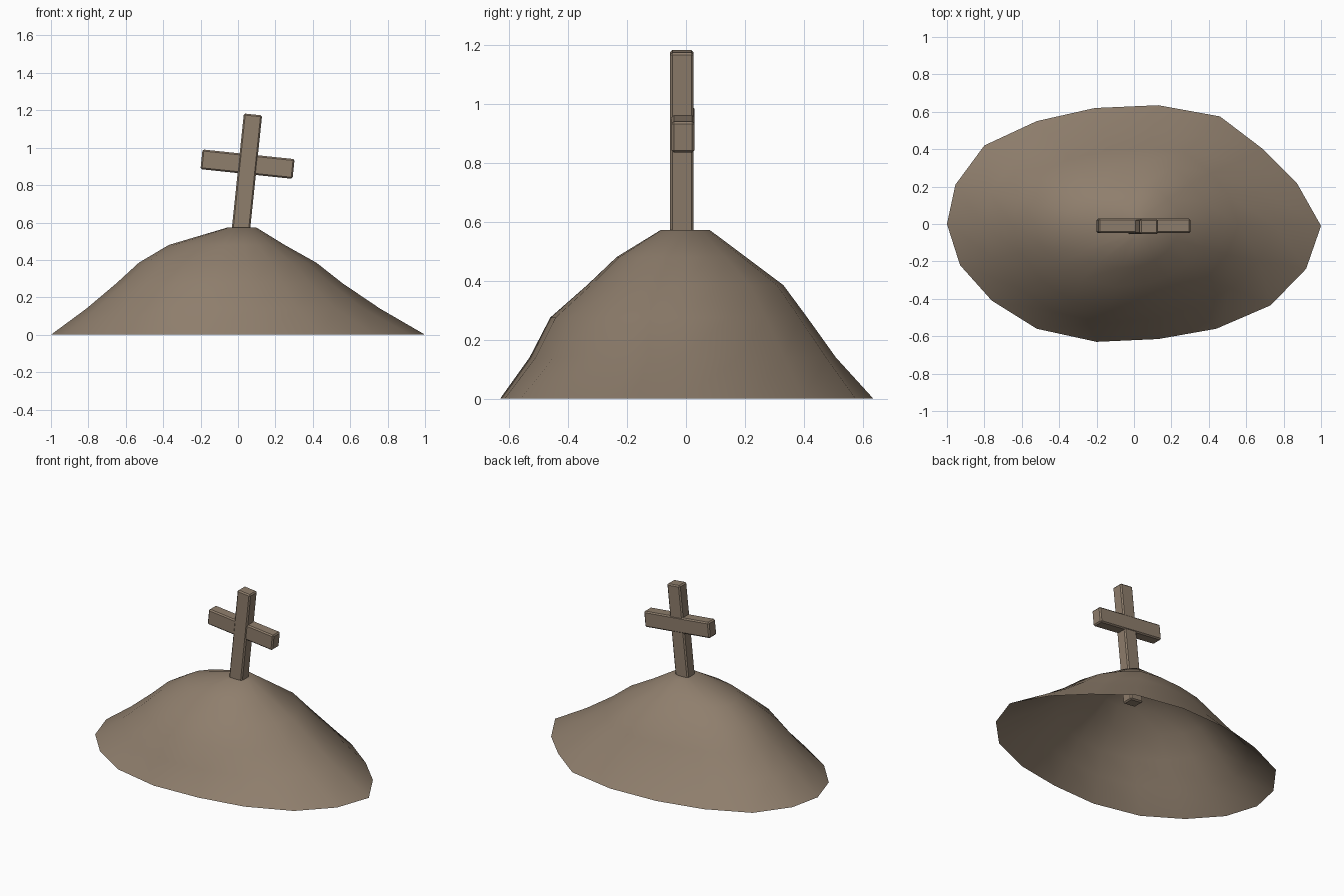
import bpy, bmesh, math
from mathutils import Matrix, Vector

if "Cube" in bpy.data.objects:
    bpy.data.objects.remove(bpy.data.objects["Cube"])


def material(name, rgb):
    m = bpy.data.materials.new(name)
    m.diffuse_color = (*rgb, 1)
    m.use_nodes = True
    m.node_tree.nodes["Principled BSDF"].inputs["Base Color"].default_value = m.diffuse_color
    return m


BROWN = material("earth brown", (0.275, 0.21, 0.152))


def add_object(name, bm):
    me = bpy.data.meshes.new(name)
    bm.to_mesh(me)
    bm.free()
    ob = bpy.data.objects.new(name, me)
    bpy.context.collection.objects.link(ob)
    me.materials.append(BROWN)
    return ob


# Mound: irregular oval rim, shrunk ring by ring towards the summit, open below
RIM = [(1, -.01), (.87, .22), (.69, .40), (.46, .575), (.13, .635), (-.21, .62),
       (-.52, .55), (-.80, .42), (-.955, .21), (-1, 0), (-.93, -.22), (-.76, -.41),
       (-.52, -.56), (-.2, -.63), (.13, -.615), (.44, -.56), (.73, -.435), (.92, -.24)]
# height, extents towards right, left, back, front
RINGS = [(0, 1, 1, .635, .63),
         (.14, .76, .81, .50, .53),
         (.275, .56, .65, .405, .46),
         (.385, .42, .53, .325, .335),
         (.48, .25, .37, .20, .235),
         (.572, .10, .06, .08, .085)]

bm = bmesh.new()
loops = []
for i, (z, right, left, back, front) in enumerate(RINGS):
    loop = []
    for x, y in RIM:
        a = math.atan2(y / .63, x)
        # gentle bulge on the back right flank, hollow on the front right
        k = 1 + (.06 * math.sin(2 * a) if x > 0 and 0 < i < 5 else 0)
        sx = right if x > 0 else left
        sy = back / .635 if y > 0 else front / .63
        loop.append(bm.verts.new((x * sx * k, y * sy * k, z)))
    loops.append(loop)
n = len(RIM)
for lo, hi in zip(loops, loops[1:]):
    for j in range(n):
        k = (j + 1) % n
        bm.faces.new((lo[j], lo[k], hi[k], hi[j]))
top = bm.verts.new((.02, -.01, .565))
for j in range(n):
    bm.faces.new((loops[-1][j], loops[-1][(j + 1) % n], top))
for f in bm.faces:
    f.smooth = True
add_object("mound", bm)

# Leaning cross: two beams with slightly worn edges
TILT = Matrix.Rotation(math.radians(6), 4, 'Y')


def beam(name, centre, size):
    bm = bmesh.new()
    bmesh.ops.create_cube(bm, size=1, matrix=Matrix.Diagonal((*size, 1)))
    bmesh.ops.bevel(bm, geom=bm.edges[:], offset=.008, segments=1,
                    affect='EDGES', profile=.5)
    bm.transform(Matrix.Translation(Vector(centre)) @ TILT)
    add_object(name, bm)


beam("cross_post", (.038, -.014, .777), (.098, .08, .806))
beam("cross_bar", (.051, -.010, .912), (.495, .078, .106))
